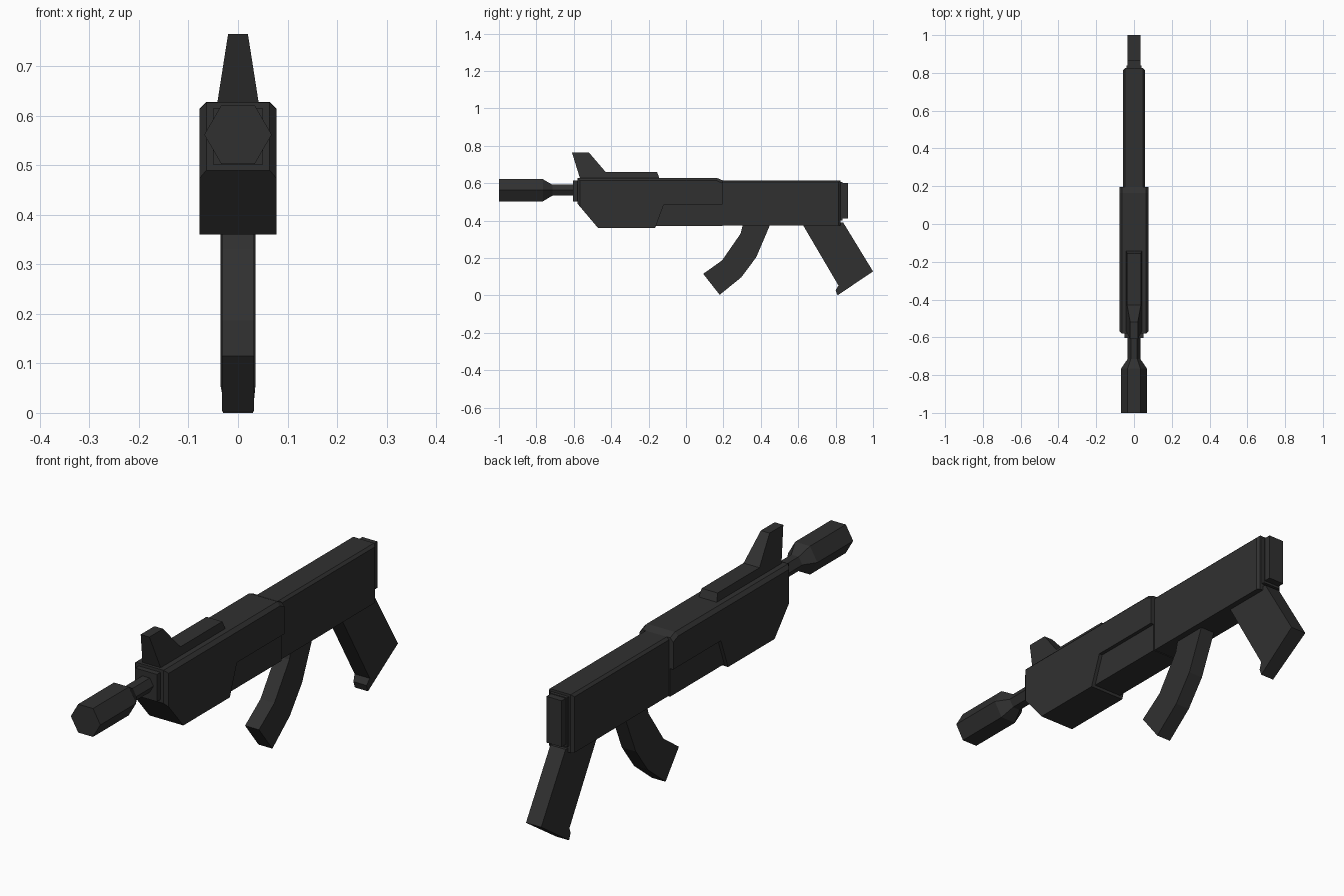
import bpy, bmesh, math

if "Cube" in bpy.data.objects:
    bpy.data.objects.remove(bpy.data.objects["Cube"])

mat = bpy.data.materials.new("dark_grey")
mat.diffuse_color = (0.03, 0.03, 0.03, 1)
mat.use_nodes = True
mat.node_tree.nodes["Principled BSDF"].inputs["Base Color"].default_value = mat.diffuse_color


def finish(name, bm):
    bmesh.ops.recalc_face_normals(bm, faces=bm.faces)
    me = bpy.data.meshes.new(name)
    bm.to_mesh(me)
    bm.free()
    me.materials.append(mat)
    ob = bpy.data.objects.new(name, me)
    bpy.context.collection.objects.link(ob)
    return ob


def prism(name, profile, half, chamfer=0, pick=None):
    """Extrude a (y, z) profile across x; half is a width or a function of (y, z)."""
    w = half if callable(half) else (lambda y, z: half)
    bm = bmesh.new()
    sides = [[bm.verts.new((s * w(y, z), y, z)) for y, z in profile] for s in (-1, 1)]
    for loop in sides:
        bm.faces.new(loop)
    n = len(profile)
    for i in range(n):
        j = (i + 1) % n
        bm.faces.new((sides[0][i], sides[0][j], sides[1][j], sides[1][i]))
    if chamfer:
        edges = [e for e in bm.edges
                 if e.verts[0].co.x * e.verts[1].co.x > 0
                 and all(pick(v.co.y, v.co.z) for v in e.verts)]
        bmesh.ops.bevel(bm, geom=edges, offset=chamfer, segments=1, affect='EDGES')
    return finish(name, bm)


def box(y0, y1, z0, z1):
    return [(y0, z0), (y1, z0), (y1, z1), (y0, z1)]


# six-sided barrel and muzzle
bm = bmesh.new()
rings = []
for y, r in [(-1, 0.068), (-0.765, 0.068), (-0.715, 0.034), (-0.58, 0.034)]:
    rings.append([bm.verts.new((r * math.cos(k * math.pi / 3), y,
                                0.562 + r * math.sin(k * math.pi / 3))) for k in range(6)])
for a, b in zip(rings, rings[1:]):
    for k in range(6):
        m = (k + 1) % 6
        bm.faces.new((a[k], a[m], b[m], b[k]))
bm.faces.new(rings[0])
bm.faces.new(rings[-1])
finish("barrel", bm)

# collar where the barrel meets the body
prism("barrel_collar", box(-0.603, -0.57, 0.502, 0.615), 0.05)

# front body with chamfered top and nose
prism("front_body",
      [(-0.58, 0.627), (-0.58, 0.49), (-0.47, 0.36), (-0.165, 0.36), (-0.118, 0.487),
       (0.195, 0.487), (0.195, 0.615), (0.165, 0.628)],
      0.078, 0.014, lambda y, z: z > 0.6 or y < -0.57)
# recessed panel under the body
prism("lower_panel", box(-0.17, 0.195, 0.37, 0.50), 0.063)

# rear body and end plates
prism("rear_body", box(0.19, 0.825, 0.373, 0.615), 0.058, 0.01, lambda y, z: z > 0.6 or y > 0.8)
prism("end_spacer", box(0.82, 0.838, 0.40, 0.605), 0.04)
prism("end_plate", box(0.83, 0.866, 0.41, 0.602), 0.035)

# top rail with front sight, narrowing upward
prism("rail_and_sight",
      [(-0.565, 0.62), (-0.61, 0.765), (-0.52, 0.765), (-0.43, 0.66),
       (-0.155, 0.66), (-0.14, 0.62)],
      lambda y, z: 0.042 - (z - 0.625) * 0.157)

# curved magazine
prism("magazine",
      [(0.307, 0.39), (0.292, 0.33), (0.193, 0.187), (0.092, 0.115), (0.18, 0.003),
       (0.295, 0.096), (0.375, 0.203), (0.455, 0.39)], 0.032)

# angled rear grip with a small lip at its foot
prism("rear_grip",
      [(0.62, 0.385), (0.815, 0.053), (0.80, 0.028), (0.81, 0.0), (1.0, 0.128), (0.84, 0.39)],
      lambda y, z: 0.03 if z < 0.04 else 0.035)
